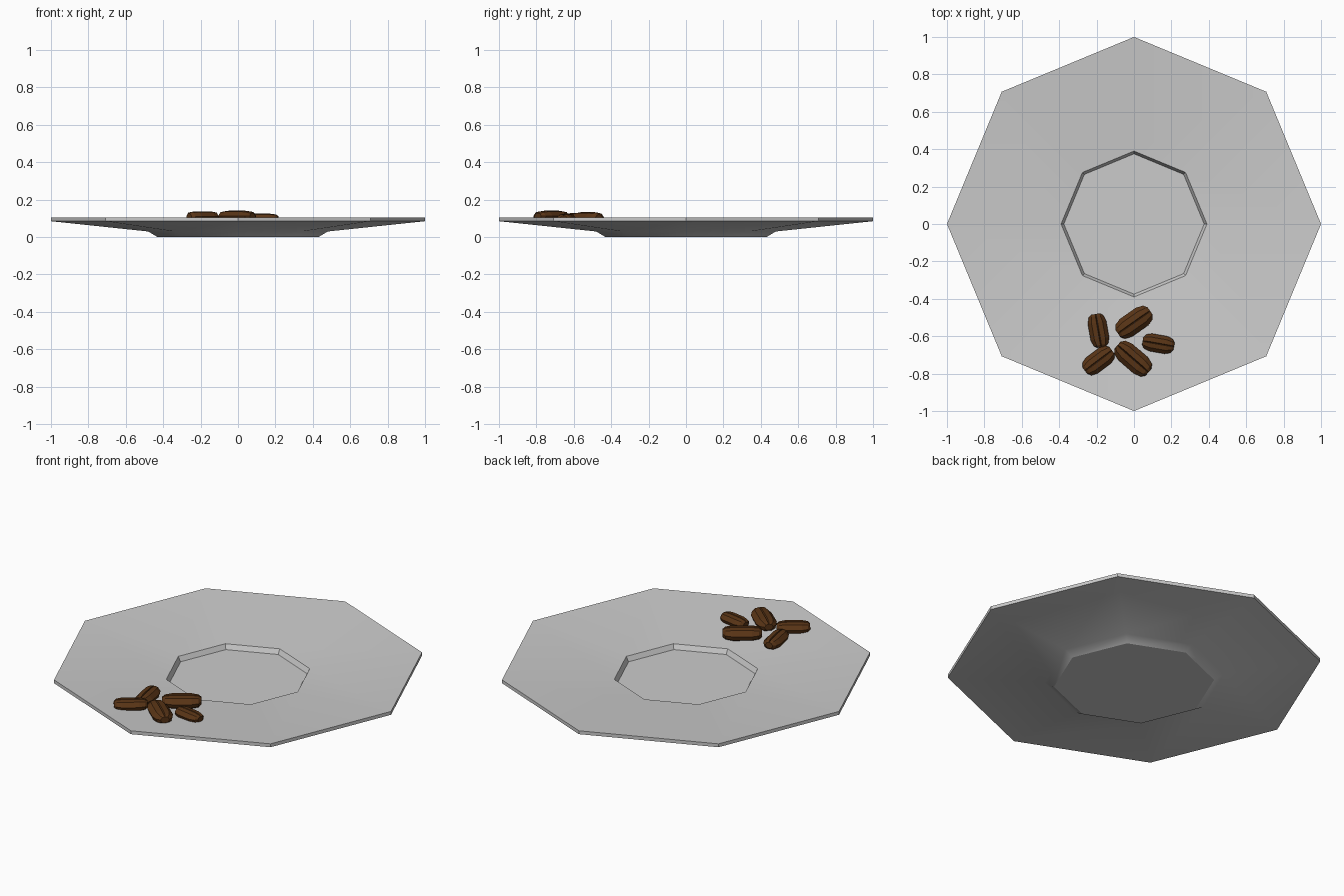
import bpy, bmesh, math
from mathutils import Vector

if "Cube" in bpy.data.objects:
    bpy.data.objects.remove(bpy.data.objects["Cube"])


def finish(name, bm, mat=None):
    bmesh.ops.recalc_face_normals(bm, faces=bm.faces)
    me = bpy.data.meshes.new(name)
    bm.to_mesh(me)
    bm.free()
    ob = bpy.data.objects.new(name, me)
    bpy.context.collection.objects.link(ob)
    if mat:
        me.materials.append(mat)
    return ob


def loft(rings):
    # skin a list of closed rings and cap both ends
    bm = bmesh.new()
    vs = [[bm.verts.new(p) for p in r] for r in rings]
    for a, b in zip(vs, vs[1:]):
        n = len(a)
        for i in range(n):
            j = (i + 1) % n
            bm.faces.new((a[i], a[j], b[j], b[i]))
    bm.faces.new(vs[0])
    bm.faces.new(vs[-1])
    return bm


# Saucer: octagonal lathe from underside to well floor (radius, z)
profile = [(0.43, 0), (0.48, 0.03), (1, 0.085), (1, 0.105), (0.39, 0.058), (0.375, 0.03)]
rings = [[(r * math.cos(k * math.pi / 4), r * math.sin(k * math.pi / 4), z)
          for k in range(8)] for r, z in profile]
saucer = finish("saucer", loft(rings))
bpy.context.view_layer.objects.active = saucer
saucer.select_set(True)
bpy.ops.object.shade_smooth_by_angle(angle=math.radians(30))

# Coffee beans: rounded belly below, flat creased face on top
brown = bpy.data.materials.new("bean_brown")
brown.diffuse_color = (0.10, 0.035, 0.008, 1)
brown.use_nodes = True
brown.node_tree.nodes["Principled BSDF"].inputs["Base Color"].default_value = brown.diffuse_color

half = [(0.07, 1.0), (0.6, 0.93), (1.0, 0.55), (0.85, 0.2), (0.45, 0.0)]
section = [(0, 0.86)] + half + [(-y, z) for y, z in reversed(half)]
stations = [(-1, 0.42, 0.55), (-0.86, 0.78, 0.85), (-0.5, 1, 1),
            (0.5, 1, 1), (0.86, 0.78, 0.85), (1, 0.42, 0.55)]


def bean(name, x, y, z, length, width, height, angle):
    rings = [[(t * length / 2, sy * w * width / 2, (0.55 + (sz - 0.55) * h) * height)
              for sy, sz in section] for t, w, h in stations]
    ob = finish(name, loft(rings), brown)
    ob.location = (x, y, z)
    ob.rotation_euler = (0, 0, math.radians(angle))


bean("bean_left", -0.19, -0.57, 0.066, 0.18, 0.10, 0.062, 100)
bean("bean_back", 0.0, -0.525, 0.066, 0.21, 0.115, 0.068, 35)
bean("bean_right", 0.13, -0.64, 0.07, 0.17, 0.095, 0.055, -10)
bean("bean_front", -0.005, -0.72, 0.078, 0.22, 0.115, 0.063, -41)
bean("bean_front_left", -0.19, -0.73, 0.078, 0.18, 0.105, 0.06, 37)
